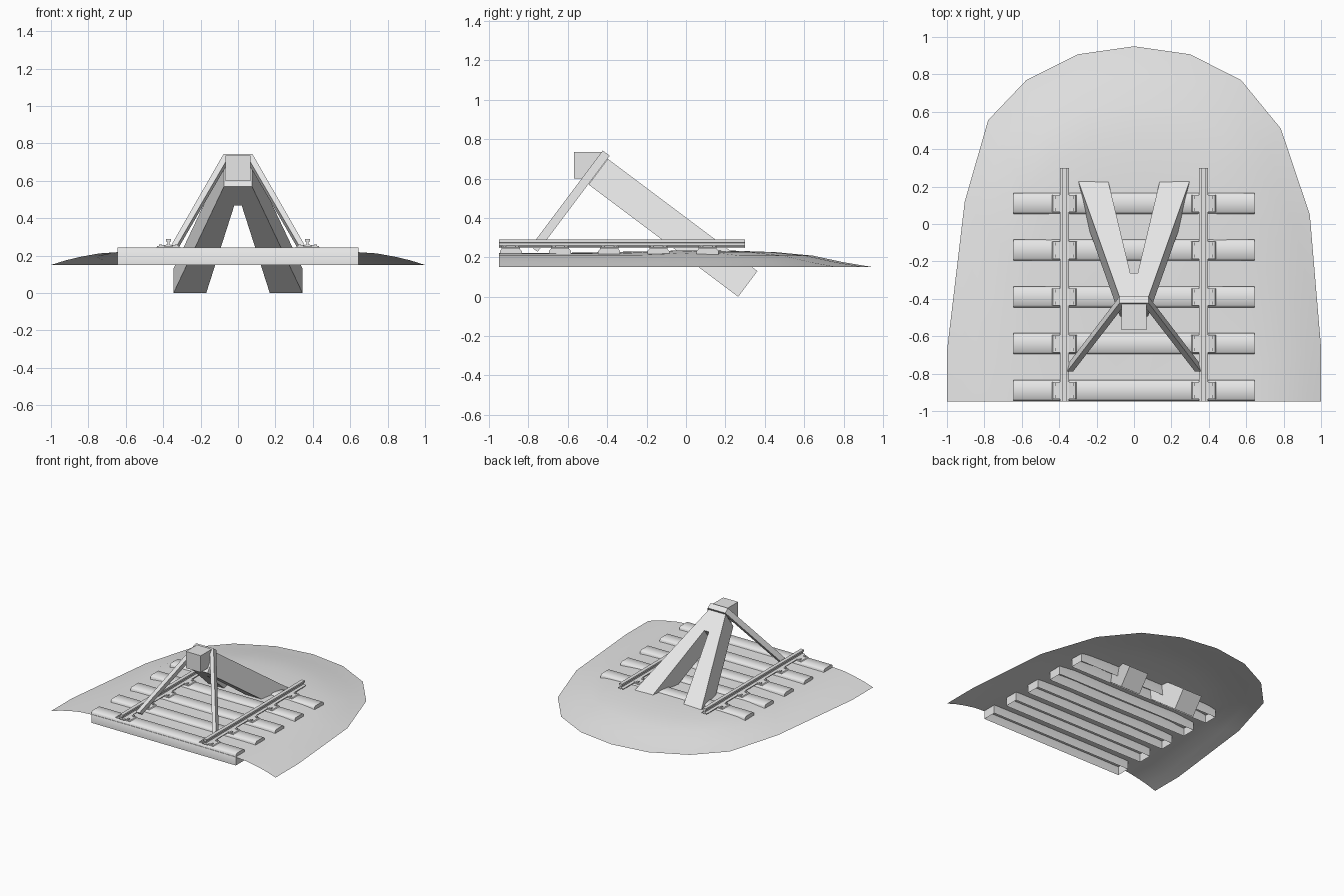
import bpy, bmesh
from mathutils import Vector

if "Cube" in bpy.data.objects:
    bpy.data.objects.remove(bpy.data.objects["Cube"])

mat = bpy.data.materials.new("pale_grey")
mat.diffuse_color = (0.8, 0.8, 0.8, 1)
mat.use_nodes = True
mat.node_tree.nodes["Principled BSDF"].inputs["Base Color"].default_value = mat.diffuse_color


def finish(name, bm, smooth=None, recalc=True):
    if recalc:
        bmesh.ops.recalc_face_normals(bm, faces=bm.faces)
    me = bpy.data.meshes.new(name)
    bm.to_mesh(me)
    bm.free()
    me.materials.append(mat)
    ob = bpy.data.objects.new(name, me)
    bpy.context.collection.objects.link(ob)
    if smooth:
        bpy.ops.object.select_all(action='DESELECT')
        ob.select_set(True)
        bpy.context.view_layer.objects.active = ob
        bpy.ops.object.shade_smooth_by_angle(angle=smooth)
    return ob


def prism(bm, pts, origin, u, v, sweep):
    """Extrude a 2D outline lying in the plane (u, v) along sweep."""
    o, u, v, w = Vector(origin), Vector(u), Vector(v), Vector(sweep)
    a = [bm.verts.new(o + u * p + v * q) for p, q in pts]
    b = [bm.verts.new(x.co + w) for x in a]
    n = len(a)
    faces = [bm.faces.new(a), bm.faces.new(b[::-1])]
    for i in range(n):
        faces.append(bm.faces.new((a[i], a[(i + 1) % n], b[(i + 1) % n], b[i])))
    return faces


def mirrored(half):
    """Close a right-hand half outline with its mirror image."""
    return half + [(-x, y) for x, y in reversed(half)]


X, Y, Z = (1, 0, 0), (0, 1, 0), (0, 0, 1)
SLEEPERS = [0.11 - 0.25 * i for i in range(5)]
SLEEPERS[-1] = -0.89

# Domed ground sheet: shrinking rings around the middle of the front edge
outline = [(1, -.95), (1, -.66), (.94, .05), (.785, .51), (.572, .77), (.30, .907), (0, .95),
           (-.30, .907), (-.575, .77), (-.78, .555), (-.905, .12), (-1, -.68), (-1, -.95)]
rings = [(1, .15), (.92, .175), (.84, .194), (.74, .212), (.62, .22), (.3, .222)]
bm = bmesh.new()
loops = []
for s, z in rings:
    loops.append([bm.verts.new((x * s, -.95 + (y + .95) * s,
                  z + (.014 if y > .4 and .5 < s < .9 else 0))) for x, y in outline])
for a, b in zip(loops, loops[1:]):
    for i in range(len(a) - 1):
        bm.faces.new((a[i], a[i + 1], b[i + 1], b[i]))
mid = bm.verts.new((0, -.95, .222))
for i in range(len(outline) - 1):
    bm.faces.new((loops[-1][i], loops[-1][i + 1], mid))
bm.normal_update()
if sum(f.normal.z for f in bm.faces) < 0:
    bmesh.ops.reverse_faces(bm, faces=bm.faces)
finish("ground_mound", bm, 0.6, recalc=False)

# Sleepers: chamfered bars, open underneath
bm = bmesh.new()
profile = [(-.056, .15), (-.056, .232), (-.044, .244), (.044, .244), (.056, .232), (.056, .15)]
for y in SLEEPERS:
    prism(bm, profile, (-.643, y, 0), Y, Z, (1.286, 0, 0))
bmesh.ops.recalc_face_normals(bm, faces=bm.faces)
bottoms = [f for f in bm.faces if f.normal.z < -.9]
bmesh.ops.delete(bm, geom=bottoms, context='FACES')
finish("sleepers", bm, 0.9, recalc=False)

# Rails with foot, web and head
rail = mirrored([(.024, .248), (.024, .254), (.006, .260), (.006, .272), (.014, .276), (.014, .290)])
bm = bmesh.new()
for x in (-.372, .372):
    prism(bm, rail, (x, -.95, 0), X, Z, (0, 1.25, 0))
finish("rails", bm)

# Rail chairs: sloped plates with bolts at each crossing
chair = mirrored([(.066, .243), (.06, .25), (.024, .257)])
bm = bmesh.new()
for x in (-.372, .372):
    for y in SLEEPERS:
        prism(bm, chair, (x, y - .046, 0), X, Z, (0, .092, 0))
        for dx in (-.042, .042):
            for dy in (-.032, .032):
                prism(bm, [(-.008, -.008), (.008, -.008), (.008, .008), (-.008, .008)],
                      (x + dx, y + dy, .248), X, Y, (0, 0, .012))
finish("rail_chairs", bm)

# Rear brace: forked frame in a sloping plane, cut to a solid thickness
D, N = Vector((0, .8, -.6)), Vector((0, -.6, -.8))
fork = mirrored([(.02, .17), (.17, .95), (.345, .95), (.075, 0)])
bm = bmesh.new()
half = [(0, 0), (0, .17), (.02, .17), (.17, .95), (.345, .95), (.075, 0)]
for s in (1, -1):
    faces = prism(bm, [(s * p, q) for p, q in half], (0, -.397, .70), X, D, N * .163)
bmesh.ops.remove_doubles(bm, verts=bm.verts, dist=1e-4)
inner = [f for f in bm.faces if all(abs(v.co.x) < 1e-4 for v in f.verts)]
bmesh.ops.delete(bm, geom=inner, context='FACES')
finish("rear_brace", bm)

# Front stay: bar bent over the top and down to both rails
stay = mirrored([(.078, 0), (.358, .61), (.326, .61), (.055, .028)])
bm = bmesh.new()
prism(bm, stay, (0, -.423, .742), X, N, D * .044)
finish("front_stay", bm)

# Buffer block facing the track, its rear cut along the brace
bm = bmesh.new()
prism(bm, [(-.568, .60), (-.568, .734), (-.42, .734), (-.41, .70), (-.48, .60)],
      (-.066, 0, 0), Y, Z, (.132, 0, 0))
finish("buffer_block", bm)
